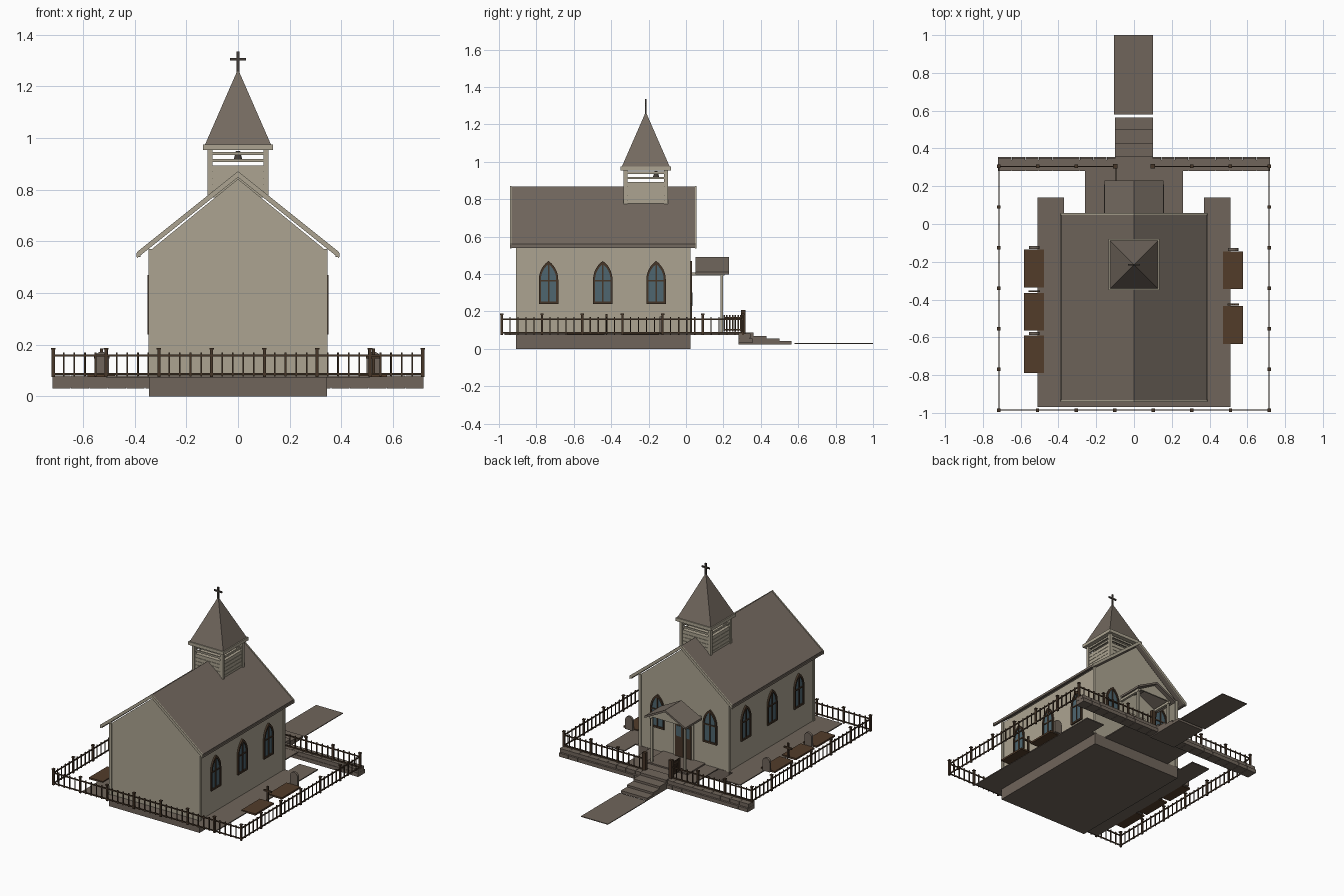
import bpy, bmesh, math
from mathutils import Matrix, Vector

if "Cube" in bpy.data.objects:
    bpy.data.objects.remove(bpy.data.objects["Cube"])


def material(name, rgb):
    m = bpy.data.materials.new(name)
    m.use_nodes = True
    lin = [((c / 255 + 0.055) / 1.055) ** 2.4 for c in rgb] + [1]
    m.diffuse_color = lin
    m.node_tree.nodes["Principled BSDF"].inputs["Base Color"].default_value = lin
    return m


WALL = material("cream_wall", (172, 164, 145))
ROOF = material("brown_grey_shingle", (116, 106, 96))
STONE = material("brown_grey_stone", (112, 101, 91))
WOOD = material("dark_wood", (70, 54, 40))
SOIL = material("brown_soil", (82, 60, 42))
GLASS = material("blue_grey_glass", (78, 102, 112))
METAL = material("dark_metal", (66, 60, 54))


def finish(name, bm, *mats):
    bmesh.ops.recalc_face_normals(bm, faces=bm.faces)
    me = bpy.data.meshes.new(name)
    bm.to_mesh(me)
    bm.free()
    for m in mats:
        me.materials.append(m)
    ob = bpy.data.objects.new(name, me)
    bpy.context.collection.objects.link(ob)
    return ob


def add_box(bm, x0, x1, y0, y1, z0, z1):
    mat = Matrix.Translation(((x0 + x1) / 2, (y0 + y1) / 2, (z0 + z1) / 2))
    mat = mat @ Matrix.Diagonal((abs(x1 - x0), abs(y1 - y0), abs(z1 - z0), 1))
    bmesh.ops.create_cube(bm, size=1, matrix=mat)


def boxes(name, mat, dims):
    bm = bmesh.new()
    for d in dims:
        add_box(bm, *d)
    return finish(name, bm, mat)


def prism(name, mat, profile, y0, y1):
    """Extrude an x-z profile along y."""
    bm = bmesh.new()
    f = bm.faces.new([bm.verts.new((x, y0, z)) for x, z in profile])
    r = bmesh.ops.extrude_face_region(bm, geom=[f])
    bmesh.ops.translate(bm, vec=(0, y1 - y0, 0),
                        verts=[v for v in r["geom"] if isinstance(v, bmesh.types.BMVert)])
    return finish(name, bm, mat)


def chevron(half, eave, ridge, thick):
    return [(-half, eave), (0, ridge), (half, eave),
            (half, eave - thick), (0, ridge - thick), (-half, eave - thick)]


# Main building
W, BACK, FRONT, BASE = 0.34, -0.905, 0.02, 0.08
boxes("foundation", STONE, [(-0.345, 0.345, -0.91, 0.023, 0, BASE)])
prism("church_walls", WALL, [(-W, BASE), (W, BASE), (W, 0.565), (0, 0.842), (-W, 0.565)], BACK, FRONT)
boxes("corner_trim", WALL, [(s * 0.325, s * 0.346, y - 0.01, y + 0.01, BASE, 0.57)
                            for s in (-1, 1) for y in (BACK + 0.005, FRONT - 0.005)])
prism("main_roof", ROOF, chevron(0.385, 0.56, 0.868, 0.018), -0.935, 0.05)
for side, y in (("rear", -0.942), ("entrance", 0.048)):
    prism(side + "_bargeboard", WALL, chevron(0.39, 0.56, 0.872, 0.024), y, y + 0.009)
boxes("eave_gutter", ROOF, [(s * 0.378, s * 0.392, -0.938, 0.052, 0.54, 0.555) for s in (-1, 1)])


# Pointed windows, laid out as (u, v, depth) on a wall
def arch(w, z0, spring, rise):
    c = (rise * rise - w * w) / (2 * w)
    r, top = w + c, math.acos(c / (w + c))
    right = [(r * math.cos(top * i / 6) - c, spring + r * math.sin(top * i / 6)) for i in range(7)]
    return [(w, z0)] + right + [(-x, z) for x, z in reversed(right[:-1])] + [(-w, z0)]


def window(name, matrix):
    outer, inner = arch(0.052, 0.24, 0.37, 0.1), arch(0.041, 0.252, 0.37, 0.083)
    bm = bmesh.new()
    rings = [[bm.verts.new((u, v, d)) for u, v in p]
             for p, d in ((outer, 0), (outer, 0.011), (inner, 0.011), (inner, 0.004))]
    n = len(outer)
    for a, b in zip(rings, rings[1:]):
        for i in range(n):
            j = (i + 1) % n
            bm.faces.new((a[i], a[j], b[j], b[i]))
    glass = bm.faces.new(rings[-1])
    glass.material_index = 1
    add_box(bm, -0.004, 0.004, 0.25, 0.455, 0, 0.009)
    add_box(bm, -0.043, 0.043, 0.361, 0.369, 0, 0.009)
    bmesh.ops.transform(bm, matrix=matrix, verts=bm.verts)
    finish(name, bm, WOOD, GLASS)


def wall_matrix(origin, u, normal):
    m = Matrix((u, (0, 0, 1), normal)).transposed().to_4x4()
    m.translation = Vector(origin)
    return m


for s, side in ((1, "left"), (-1, "right")):
    for i, y in enumerate((-0.735, -0.445, -0.16)):
        window(f"{side}_window_{i + 1}", wall_matrix((s * W, y, 0), (0, s, 0), (s, 0, 0)))
    window(f"{side}_entrance_window", wall_matrix((s * 0.2, FRONT, 0), (-1, 0, 0), (0, 1, 0)))

# Door
boxes("door_frame", WALL, [(-0.075, 0.075, 0.01, 0.027, 0.09, 0.335)])
boxes("door_leaves", WOOD, [(s * 0.002, s * 0.062, 0.01, 0.032, 0.09, 0.322) for s in (-1, 1)])
boxes("door_panes", GLASS, [(s * 0.014, s * 0.05, 0.03, 0.035, 0.23, 0.3) for s in (-1, 1)])

# Porch
prism("porch_roof", ROOF, chevron(0.155, 0.412, 0.492, 0.014), 0.05, 0.23)
prism("porch_pediment", WALL, [(-0.13, 0.405), (0.13, 0.405), (0, 0.476)], 0.195, 0.205)
boxes("porch_posts", WALL, [(s * 0.118, s * 0.132, 0.184, 0.198, 0.09, 0.41) for s in (-1, 1)])
boxes("porch_beams", WALL, [(s * 0.117, s * 0.133, 0.02, 0.205, 0.392, 0.408) for s in (-1, 1)])
boxes("porch_floor", STONE, [(-0.16, 0.16, 0.02, 0.21, 0.078, 0.09)])

# Belfry: siding, posts, open slats, cornice, spire
CY, H = -0.215, 0.115
boxes("belfry_core", WALL, [(-0.108, 0.108, CY - 0.108, CY + 0.108, 0.77, 0.89)])
slats = []
for z in [0.77 + 0.025 * i for i in range(5)] + [0.908, 0.935]:
    t = 0.023 if z < 0.9 else 0.012
    for s in (-1, 1):
        slats.append((-0.112, 0.112, CY + s * 0.104, CY + s * 0.113, z, z + t))
        slats.append((s * 0.104, s * 0.113, CY - 0.112, CY + 0.112, z, z + t))
boxes("belfry_siding", WALL, slats)
boxes("belfry_posts", WALL, [(s * 0.098, s * 0.118, CY + t * 0.098, CY + t * 0.118, 0.77, 0.96)
                             for s in (-1, 1) for t in (-1, 1)])
boxes("belfry_cornice", WALL, [(-0.135, 0.135, CY - 0.135, CY + 0.135, 0.953, 0.975)])
bm = bmesh.new()
bmesh.ops.create_cone(bm, cap_ends=True, segments=4, radius1=0.128 * math.sqrt(2), radius2=0, depth=0.293,
                      matrix=Matrix.Translation((0, CY, 1.1205)) @ Matrix.Rotation(math.pi / 4, 4, "Z"))
finish("spire", bm, ROOF)
bm = bmesh.new()
bmesh.ops.create_cone(bm, cap_ends=True, segments=12, radius1=0.016, radius2=0.008, depth=0.03,
                      matrix=Matrix.Translation((0, -0.16, 0.935)))
finish("bell", bm, METAL)
boxes("spire_cross", METAL, [(-0.005, 0.005, CY - 0.004, CY + 0.004, 1.25, 1.335),
                             (-0.031, 0.031, CY - 0.004, CY + 0.004, 1.301, 1.311)])

# Grounds: yard paving, retaining wall, steps and path
boxes("yard_paving", STONE, [(s * W, s * 0.51, -0.97, FRONT, 0.074, 0.081) for s in (-1, 1)]
      + [(s * 0.37, s * 0.51, FRONT, 0.14, 0.074, 0.081) for s in (-1, 1)]
      + [(-W, W, -0.97, BACK, 0.074, 0.081), (-0.26, 0.26, FRONT, 0.285, 0.074, 0.081)])
blocks = [(-0.718, 0.718, 0.284, 0.34, 0.034, 0.078)]
for i in range(20):
    x = -0.72 + 0.072 * i
    blocks.append((x + 0.001, x + 0.071, 0.28, 0.356, 0.03, 0.055))
    blocks.append((x + 0.001, x + 0.071, 0.28, 0.346, 0.057, 0.082))
boxes("retaining_wall", STONE, blocks)
boxes("entrance_steps", STONE, [(-0.1, 0.1, 0.28, y, z - 0.018, z) for y, z in
                                ((0.36, 0.087), (0.43, 0.07), (0.5, 0.055), (0.565, 0.041))])
boxes("entrance_path", STONE, [(-0.105, 0.1, 0.58, 1.0, 0.026, 0.031)])


# Fence
def fence_run(name, p, q, sections):
    p, q = Vector(p), Vector(q)
    out, n = [], sections * 5

    def bar(a, b, r, z0, z1):
        out.append((min(a.x, b.x) - r, max(a.x, b.x) + r, min(a.y, b.y) - r, max(a.y, b.y) + r, z0, z1))

    for z in (0.083, 0.155):
        bar(p, q, 0.003, z, z + 0.008)
    for i in range(n + 1):
        c = p.lerp(q, i / n)
        if i % 5:
            bar(c, c, 0.003, 0.078, 0.171)
        else:
            bar(c, c, 0.006, 0.075, 0.182)
            bar(c, c, 0.009, 0.182, 0.188)
    boxes(name, WOOD, out)


FX, FY0, FY1 = 0.715, -0.985, 0.305
fence_run("rear_fence", (-FX, FY0), (FX, FY0), 7)
for s, side in ((1, "left"), (-1, "right")):
    fence_run(side + "_side_fence", (s * FX, FY0), (s * FX, FY1), 6)
    fence_run(side + "_entrance_fence", (s * 0.1, FY1), (s * FX, FY1), 3)
boxes("gate_posts", WOOD, [(s * 0.088, s * 0.112, FY1 - 0.012, FY1 + 0.012, 0.08, 0.207) for s in (-1, 1)])
boxes("open_gate", WOOD, [(-0.099, -0.093, 0.2, 0.3, z, z + 0.009) for z in (0.098, 0.16)]
      + [(-0.099, -0.093, 0.2 + 0.015 * i, 0.208 + 0.015 * i, 0.092, 0.182) for i in range(7)])

# Graves: soil bed with a headstone or a wooden cross at its head
graves = [(-0.528, -0.335, False), (-0.528, -0.565, True), (-0.528, -0.79, False),
          (0.525, -0.345, False), (0.525, -0.635, True)]
for i, (x, y, cross) in enumerate(graves):
    head = y + 0.21
    boxes(f"grave_bed_{i + 1}", SOIL, [(x - 0.054, x + 0.052, y, y + 0.2, 0.076, 0.088)])
    if cross:
        boxes(f"grave_cross_{i + 1}", WOOD, [(x - 0.006, x + 0.006, head - 0.006, head + 0.004, 0.08, 0.185),
                                             (x - 0.03, x + 0.03, head - 0.006, head + 0.004, 0.146, 0.157)])
    else:
        stone = [(x - 0.028, 0.08), (x + 0.028, 0.08)] + [
            (x + 0.028 * math.cos(a * math.pi / 8), 0.145 + 0.028 * math.sin(a * math.pi / 8)) for a in range(9)]
        prism(f"headstone_{i + 1}", STONE, stone, head - 0.008, head + 0.008)
